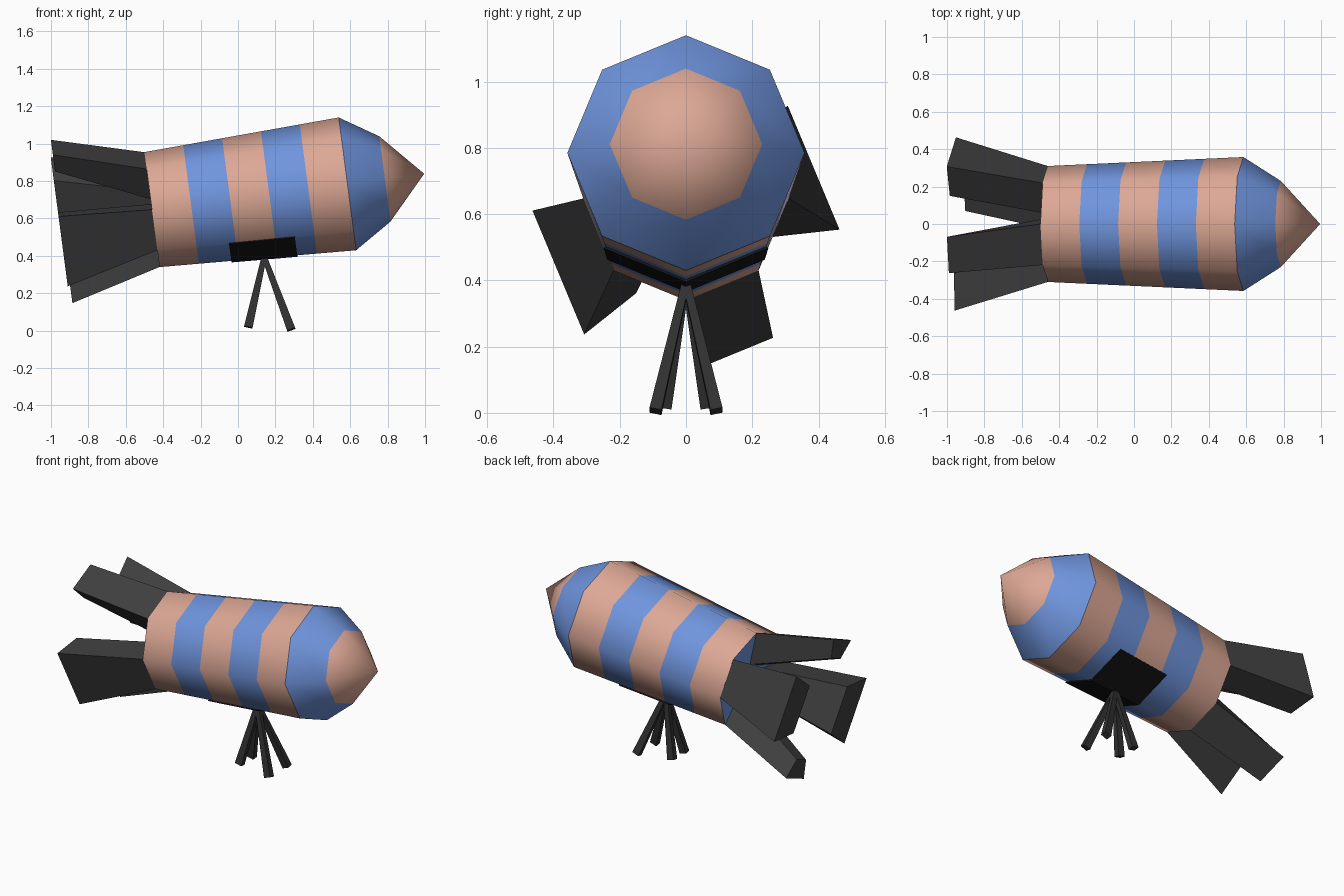
import bpy, bmesh
from math import radians, cos, sin, pi
from mathutils import Matrix, Vector

if "Cube" in bpy.data.objects:
    bpy.data.objects.remove(bpy.data.objects["Cube"])

# Local rocket frame: x along the tilted axis, origin at the rear ring centre
TILT = Matrix.Translation((-0.46, 0, 0.647)) @ Matrix.Rotation(radians(-7.5), 4, 'Y')
REAR_R, FRONT_R, LENGTH = 0.31, 0.358, 1.054


def material(name, rgb):
    m = bpy.data.materials.new(name)
    m.diffuse_color = (*rgb, 1)
    m.use_nodes = True
    m.node_tree.nodes["Principled BSDF"].inputs["Base Color"].default_value = m.diffuse_color
    return m


PINK = material("pink", (0.72, 0.39, 0.30))
BLUE = material("blue", (0.16, 0.30, 0.73))
DARK = material("dark_grey", (0.05, 0.05, 0.05))
LEG = material("leg_grey", (0.03, 0.03, 0.03))
BLACK = material("black", (0.008, 0.008, 0.008))


def finish(name, bm, mats, matrix=Matrix()):
    bmesh.ops.recalc_face_normals(bm, faces=bm.faces)
    mesh = bpy.data.meshes.new(name)
    bm.to_mesh(mesh)
    bm.free()
    mesh.transform(matrix)
    for m in mats:
        mesh.materials.append(m)
    ob = bpy.data.objects.new(name, mesh)
    bpy.context.collection.objects.link(ob)
    return ob


def lathe(name, rings, cap):
    """Eight-sided banded shell; bands alternate pink (0) and blue (1)."""
    bm = bmesh.new()
    loops = []
    for s, r, _ in rings:
        if r == 0:
            loops.append([bm.verts.new((s, 0, 0))] * 8)
        else:
            loops.append([bm.verts.new((s, r * cos(k * pi / 4), r * sin(k * pi / 4)))
                          for k in range(8)])
    for a, b, ring in zip(loops, loops[1:], rings):
        for k in range(8):
            n = (k + 1) % 8
            vs = [a[k], a[n], b[n], b[k]]
            f = bm.faces.new(list(dict.fromkeys(vs)))
            f.smooth, f.material_index = True, ring[2]
    if cap:
        bm.faces.new(loops[0]).material_index = 1
    return finish(name, bm, [PINK, BLUE], TILT)


def loft(name, sections, mat, matrix=Matrix()):
    """Closed solid through matching cross-sections."""
    bm = bmesh.new()
    loops = [[bm.verts.new(p) for p in sec] for sec in sections]
    n = len(loops[0])
    for a, b in zip(loops, loops[1:]):
        for k in range(n):
            bm.faces.new([a[k], a[(k + 1) % n], b[(k + 1) % n], b[k]])
    bm.faces.new(loops[0])
    bm.faces.new(loops[-1])
    return finish(name, bm, [mat], matrix)


# Striped body and two-tone nose
lathe("body", [(LENGTH * i / 5, REAR_R + (FRONT_R - REAR_R) * i / 5, i % 2)
               for i in range(6)], True)
lathe("nose", [(LENGTH, FRONT_R, 1), (LENGTH + 0.202, 0.23, 0),
               (LENGTH + 0.414, 0, 0)], False)


# Tail fins flaring from every second facet; side fins are wider
def fin_section(s, ang, r_out, h_out, r_in, h_in):
    rad = Vector((0, cos(ang), sin(ang)))
    tan = Vector((0, -sin(ang), cos(ang)))
    base = Vector((s, 0, 0))
    return [base + rad * r + tan * h for r, h in
            ((r_out, -h_out), (r_out, h_out), (r_in, h_in), (r_in, -h_in))]


WIDE = (-0.5, 0.417, 0.204, 0.224, 0.148)
NARROW = (-0.487, 0.433, 0.105, 0.315, 0.055)
for label, deg, (s, *tail) in (("right", 22.5, WIDE), ("top", 112.5, NARROW),
                               ("left", 202.5, WIDE), ("bottom", 292.5, NARROW)):
    a = radians(deg)
    loft(label + "_fin", [fin_section(0, a, 0.286, 0.1186, 0.09, 0.07),
                          fin_section(s, a, *tail)], DARK, TILT)


# V-shaped mounting plate wrapped under the belly
def plate_section(s):
    r = REAR_R + (FRONT_R - REAR_R) * s / LENGTH
    return [(s, R * cos(radians(d)), R * sin(radians(d)))
            for R, degs in ((r + 0.008, (225, 270, 315)), (r - 0.02, (315, 270, 225)))
            for d in degs]


loft("mounting_plate", [plate_section(0.385), plate_section(0.738)], BLACK, TILT)

# Four tapered stand legs
apex = Vector((0.14, 0, 0.395))
for end, fx, fy, fz in (("rear", 0.055, 0.062, 0.018), ("front", 0.285, 0.092, 0.005)):
    for side, sy in (("left", 1), ("right", -1)):
        foot = Vector((fx, fy * sy, fz))
        d = (foot - apex).normalized()
        e1 = Vector((0, 1, 0)).cross(d).normalized()
        e2 = d.cross(e1)
        loft(f"{end}_{side}_leg",
             [[c + e1 * (i * w) + e2 * (j * w * 0.8)
               for i, j in ((-1, -1), (1, -1), (1, 1), (-1, 1))]
              for c, w in ((apex, 0.014), (foot, 0.023))], LEG)
